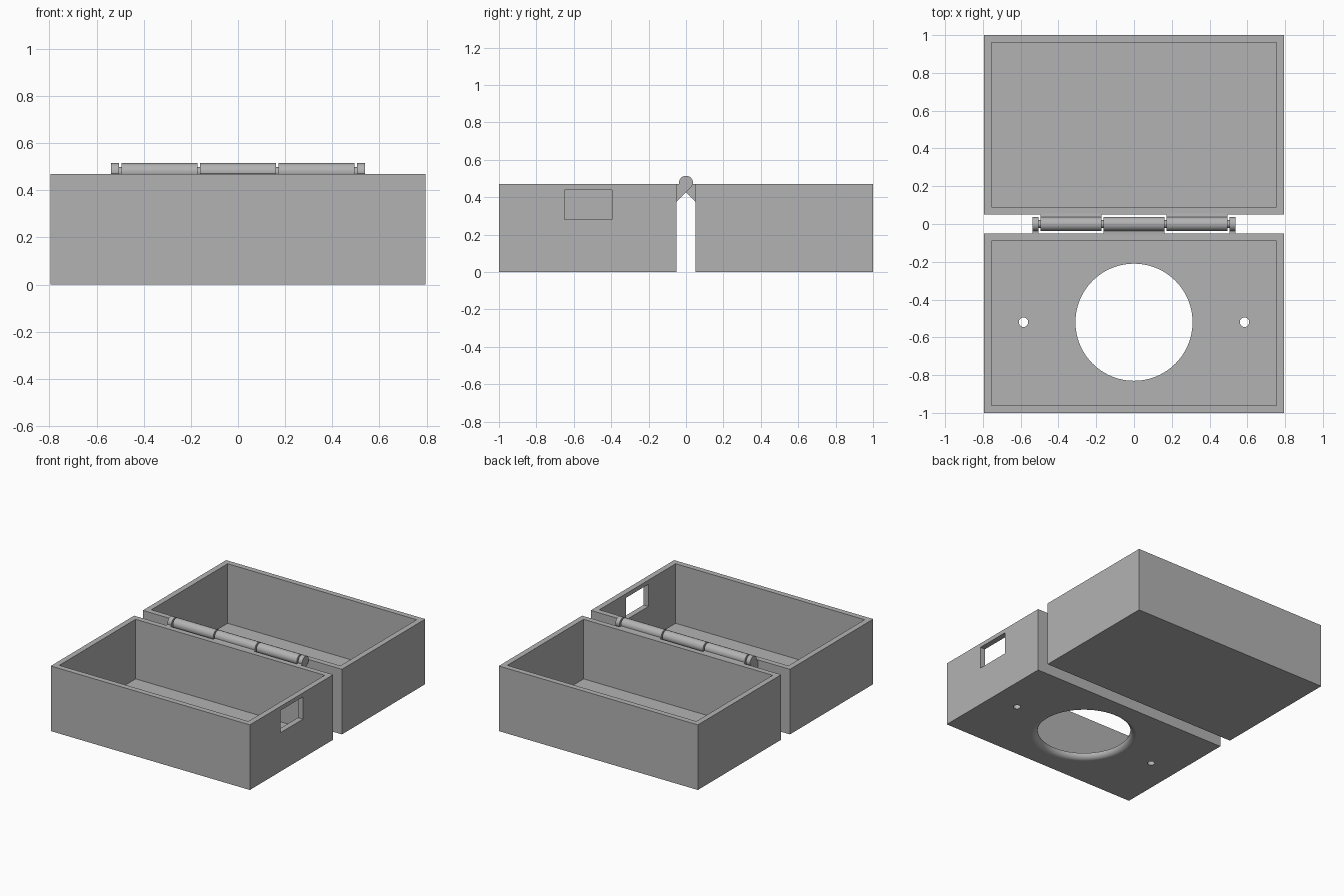
import bpy, bmesh, math

if "Cube" in bpy.data.objects:
    bpy.data.objects.remove(bpy.data.objects["Cube"])

grey = bpy.data.materials.new("plain grey")
grey.diffuse_color = (0.45, 0.45, 0.45, 1)
grey.use_nodes = True
grey.node_tree.nodes["Principled BSDF"].inputs["Base Color"].default_value = grey.diffuse_color

W, H, T = 0.795, 0.47, 0.04        # half width, height, wall thickness
Y0, Y1 = 0.05, 1.0                 # inner and outer side of each tray
YC = (Y0 + Y1) / 2
AXIS_Z, R = 0.478, 0.037           # hinge axis height and knuckle radius


def finish(name, bm, smooth=False):
    bmesh.ops.recalc_face_normals(bm, faces=bm.faces)
    me = bpy.data.meshes.new(name)
    bm.to_mesh(me)
    bm.free()
    me.materials.append(grey)
    ob = bpy.data.objects.new(name, me)
    bpy.context.collection.objects.link(ob)
    bpy.ops.object.select_all(action='DESELECT')
    ob.select_set(True)
    bpy.context.view_layer.objects.active = ob
    if smooth:
        bpy.ops.object.shade_smooth_by_angle(angle=math.radians(30))
    return ob


def box(name, lo, hi):
    bm = bmesh.new()
    bmesh.ops.create_cube(bm, size=1)
    for v in bm.verts:
        v.co = [(a + b) / 2 + c * (b - a) for a, b, c in zip(lo, hi, v.co)]
    return finish(name, bm)


def lathe(name, profile, x, y, steps):
    """Spin a radius/height profile into a solid around a vertical axis."""
    bm = bmesh.new()
    rings = []
    for r, z in profile:
        rings.append([bm.verts.new((x + r * math.cos(k * math.tau / steps),
                                    y + r * math.sin(k * math.tau / steps), z))
                      for k in range(steps)])
    for a, b in zip(rings, rings[1:]):
        for k in range(steps):
            n = (k + 1) % steps
            bm.faces.new((a[k], a[n], b[n], b[k]))
    bm.faces.new(rings[0])
    bm.faces.new(rings[-1])
    return finish(name, bm, True)


def extrude_x(name, outline, x0, x1):
    """Extrude a y/z outline along x."""
    bm = bmesh.new()
    face = bm.faces.new([bm.verts.new((x0, y, z)) for y, z in outline])
    new = bmesh.ops.extrude_face_region(bm, geom=[face])["geom"]
    for v in new:
        if isinstance(v, bmesh.types.BMVert):
            v.co.x = x1
    return finish(name, bm, True)


def cut(ob, cutter):
    cutter.hide_render = True
    mod = ob.modifiers.new("cut", 'BOOLEAN')
    mod.operation, mod.solver, mod.object = 'DIFFERENCE', 'EXACT', cutter
    bpy.context.view_layer.objects.active = ob
    bpy.ops.object.modifier_apply(modifier=mod.name)
    bpy.data.objects.remove(cutter)


def tray(name, side):
    a, b = sorted((side * Y0, side * Y1))
    ob = box(name, (-W, a, 0), (W, b, H))
    cut(ob, box("cavity", (-W + T, a + T, T), (W - T, b - T, H + 0.1)))
    return ob


# Two open trays
back_tray = tray("back_tray", 1)
front_tray = tray("front_tray", -1)

# Window in the right wall of the front tray
cut(front_tray, box("window", (W - 0.1, -0.65, 0.28), (W + 0.1, -0.395, 0.44)))

# Large floor opening with a rounded lower rim
rim = [(0.35 - T * math.sin(t), T - T * math.cos(t))
       for t in (i * math.pi / 16 for i in range(9))]
cut(front_tray, lathe("opening", [(0.35, -0.05)] + rim + [(0.31, 0.1)], 0, -YC + 0.005, 96))

# Small screw holes
for s in (-1, 1):
    cut(front_tray, lathe("screw_hole", [(0.025, -0.05), (0.025, 0.1)],
                          s * 0.585, -YC + 0.005, 32))

# Hinge knuckles, each with a sloped arm that reaches its tray
arc = [(R * math.cos(t), AXIS_Z + R * math.sin(t))
       for t in (math.radians(-45 + i * 235 / 26) for i in range(27))]
knuckle = [(-0.055, 0.371)] + arc + [(-0.055, H)]
mirrored = [(-y, z) for y, z in knuckle]
extrude_x("centre_knuckle", knuckle, -0.162, 0.162)
for label, s in (("left", -1), ("right", 1)):
    extrude_x(label + "_end_knuckle", knuckle, s * 0.505, s * 0.538)
    extrude_x(label + "_knuckle", mirrored, s * 0.172, s * 0.495)

# Hinge pin
pin = [(0.02 * math.cos(k * math.tau / 24), AXIS_Z + 0.02 * math.sin(k * math.tau / 24))
       for k in range(24)]
extrude_x("hinge_pin", pin, -0.52, 0.52)
